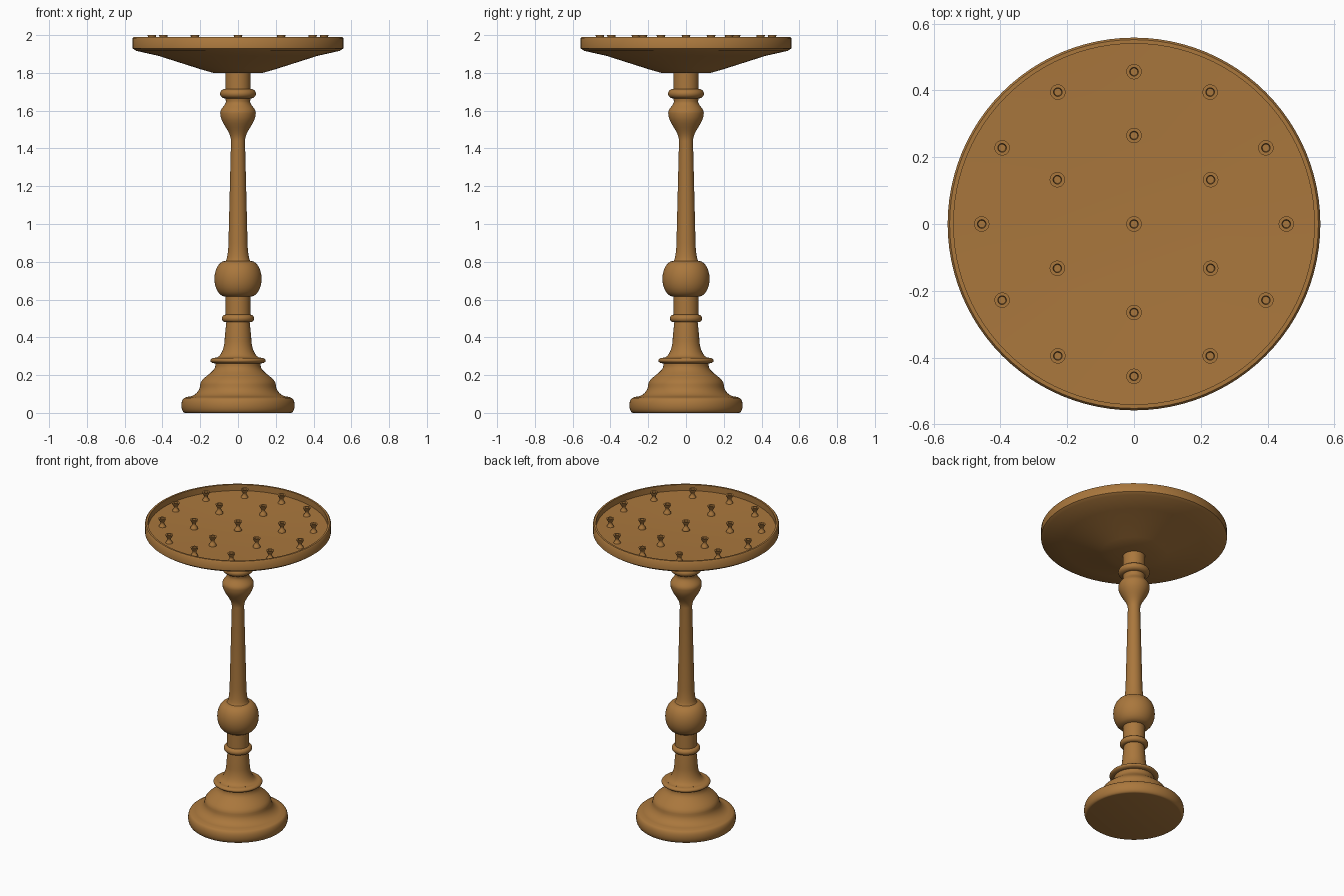
import bpy
import bmesh
from math import cos, sin, pi, radians

cube = bpy.data.objects.get("Cube")
if cube:
    bpy.data.objects.remove(cube, do_unlink=True)

brass = bpy.data.materials.new("aged brass")
colour = (.4, .185, .046, 1)
brass.use_nodes = True
brass.diffuse_color = colour
brass.node_tree.nodes["Principled BSDF"].inputs["Base Color"].default_value = colour


def fractions(count):
    return [step / count for step in range(count + 1)]


def bead(radius, bulge, middle, half_height):
    """Half-round moulding standing out from a given radius."""
    return [(radius + bulge * sin(pi * t), middle - half_height * cos(pi * t))
            for t in fractions(12)]


def cove(start, end):
    """Hollow quarter ellipse that leaves level and arrives upright."""
    (r, z), (end_r, end_z) = start, end
    return [(r + (end_r - r) * sin(pi / 2 * t), z + (end_z - z) * (1 - cos(pi / 2 * t)))
            for t in fractions(8)]


def ogee(start, end):
    """S-shaped run, upright at both ends."""
    (r, z), (end_r, end_z) = start, end
    return [(r + (end_r - r) * (1 - cos(pi * t)) / 2, z + (end_z - z) * t)
            for t in fractions(8)]


def lathe(name, profile, segments, location=(0, 0, 0)):
    """Spin a (radius, height) profile about z into a smooth turned part."""
    bm = bmesh.new()
    verts = [bm.verts.new((radius, 0, height)) for radius, height in profile]
    edges = [bm.edges.new(pair) for pair in zip(verts, verts[1:])]
    bmesh.ops.spin(bm, geom=verts + edges, axis=(0, 0, 1), cent=(0, 0, 0),
                   angle=2 * pi, steps=segments, use_duplicate=False)
    bmesh.ops.remove_doubles(bm, verts=bm.verts, dist=.0001)
    bmesh.ops.recalc_face_normals(bm, faces=bm.faces)
    mesh = bpy.data.meshes.new(name)
    bm.to_mesh(mesh)
    bm.free()
    mesh.materials.append(brass)
    turned = bpy.data.objects.new(name, mesh)
    turned.location = location
    bpy.context.collection.objects.link(turned)
    bpy.ops.object.select_all(action='DESELECT')
    turned.select_set(True)
    bpy.context.view_layer.objects.active = turned
    bpy.ops.object.shade_smooth_by_angle(angle=radians(45))


# Bell-shaped foot on a rounded plinth, closed underneath
plinth = bead(.28, .02, .04, .04)
bell = cove((.27, .085), (.2, .15)) + ogee((.2, .15), (.12, .25))
foot_ring = bead(.12, .027, .277, .015)
lathe("foot", [(0, 0)] + plinth + bell + foot_ring, 64)

# Lower stem: flared neck, collar and ball
flare = cove((.12, .292), (.07, .4)) + [(.062, .48)]
collar = bead(.066, .019, .5, .02)
ball = bead(.066, .059, .71, .095)
lathe("lower_stem", flare + collar + ball, 48)

# Tapering shaft that swells into a vase-shaped neck
shaft = cove((.07, .8), (.05, .92))
vase = ogee((.037, 1.44), (.094, 1.585)) + ogee((.094, 1.59), (.064, 1.65))
neck_ring = bead(.067, .028, 1.69, .025)
lathe("upper_stem", shaft + vase + neck_ring + [(.067, 1.81)], 48)

# Shallow dished tray with a thin upright rim
tray_radius, rim_radius = .558, .54
rim_top, floor = 1.99, 1.94
underside = [(0, 1.8), (.13, 1.8), (.2, 1.82), (.42, 1.89), (.54, 1.917)]
rim = [(tray_radius, 1.93), (tray_radius, rim_top - .006),
       (tray_radius - .006, rim_top), (rim_radius, rim_top)]
dish = [(rim_radius, floor + .01), (rim_radius / 2, floor), (0, floor - .006)]
lathe("tray", underside + rim + dish, 96)

# Waisted candle cups with a socket: one in the middle and two rings
cup_height = .06
waist = [(.017 + .006 * cos(2 * pi * t), cup_height * t) for t in fractions(12)]
socket = [(.013, cup_height), (.011, cup_height * .7), (0, cup_height * .7)]
for count, ring_radius in ((1, 0), (6, .265), (12, .456)):
    for place in range(count):
        angle = pi / 2 + 2 * pi * place / count
        spot = (ring_radius * cos(angle), ring_radius * sin(angle), floor)
        lathe("candle_cup", waist + socket, 20, spot)
